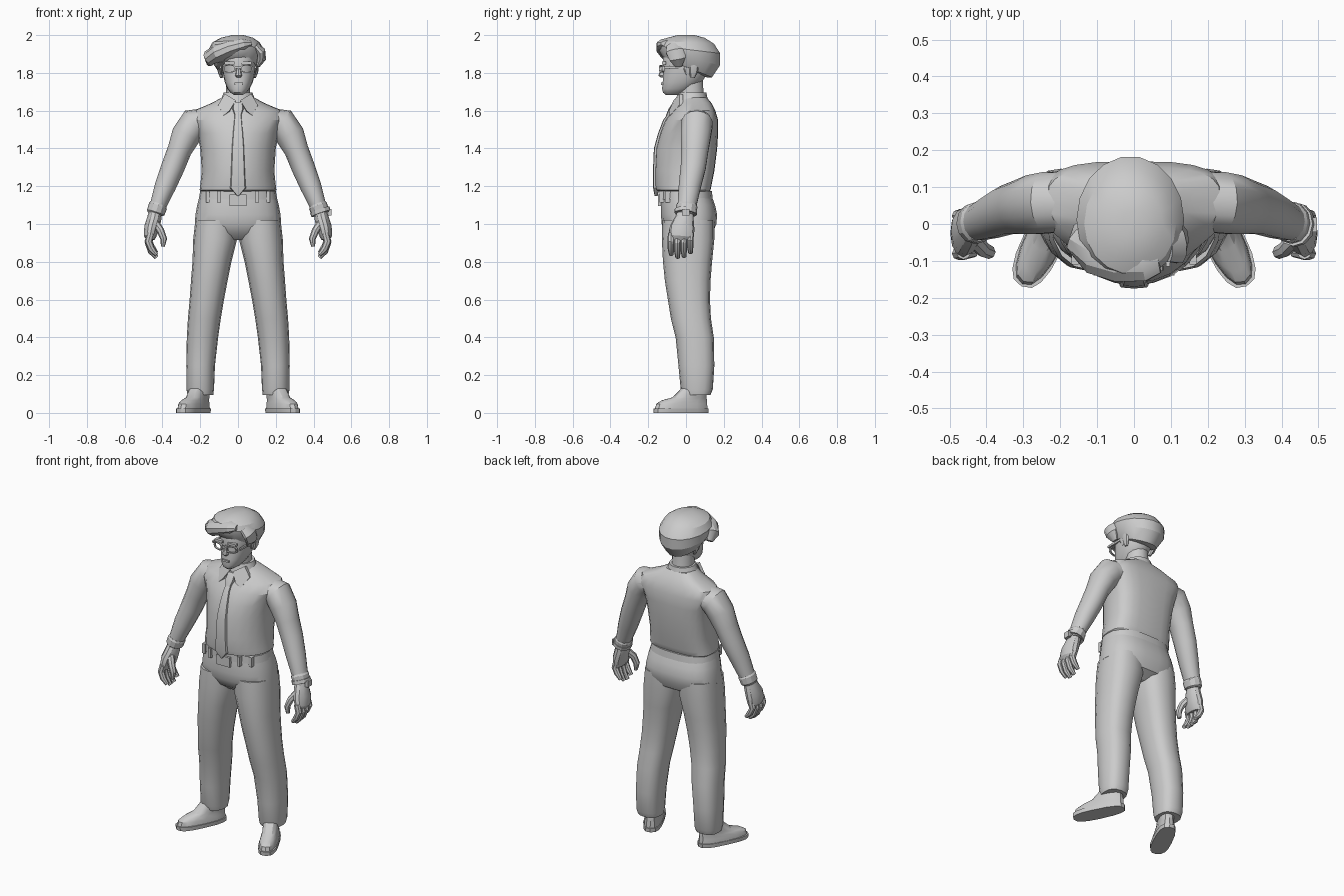
import bpy, bmesh, math
from mathutils import Vector, Matrix

grey = bpy.data.materials.new("plain grey")
grey.diffuse_color = (0.6, 0.6, 0.6, 1)


def finish(name, bm, mirror=False):
    bmesh.ops.recalc_face_normals(bm, faces=bm.faces)
    me = bpy.data.meshes.new(name)
    bm.to_mesh(me)
    bm.free()
    me.materials.append(grey)
    ob = bpy.data.objects.new(name, me)
    bpy.context.collection.objects.link(ob)
    if mirror:
        ob.modifiers.new("mirror", 'MIRROR').use_mirror_merge = False
    return ob


def skin(name, rings, mirror=False):
    """Join point rings into a closed skin."""
    bm = bmesh.new()
    vs = [[bm.verts.new(p) for p in r] for r in rings]
    n = len(vs[0])
    for a, b in zip(vs, vs[1:]):
        for i in range(n):
            j = (i + 1) % n
            bm.faces.new((a[i], a[j], b[j], b[i]))
    bm.faces.new(vs[0])
    bm.faces.new(vs[-1])
    return finish(name, bm, mirror)


def spow(v, p):
    return math.copysign(abs(v) ** p, v)


def loft(name, rows, n=18, front=1.0, back=1.0, mid=0.5, mirror=False, mat=Matrix()):
    """Level sections: z, centre x, half width, front y, back y, optional tilt."""
    rings = []
    for z, cx, rx, yf, yb, *tilt in rows:
        ym = yf + (yb - yf) * mid
        ring = []
        for i in range(n):
            t = 2 * math.pi * i / n
            c, s = math.cos(t), math.sin(t)
            p = back if s > 0 else front
            y = ym + spow(s, p) * ((yb - ym) if s > 0 else (ym - yf))
            ring.append(mat @ Vector((cx + rx * spow(c, p), y, z - y * (tilt[0] if tilt else 0))))
        rings.append(ring)
    return skin(name, rings, mirror)


def tube(name, pts, n=12, mirror=False):
    """Sections across a path: x, y, z, half thickness, half depth along y."""
    P = [Vector(p[:3]) for p in pts]
    rings = []
    for i, p in enumerate(pts):
        d = (P[min(i + 1, len(P) - 1)] - P[max(i - 1, 0)]).normalized()
        v = Vector((0, 1, 0))
        v = (v - d * v.dot(d)).normalized()
        u = v.cross(d)
        rings.append([P[i] + u * p[3] * math.cos(2 * math.pi * k / n)
                      + v * p[4] * math.sin(2 * math.pi * k / n) for k in range(n)])
    return skin(name, rings, mirror)


def box(name, loc, size, mirror=False):
    bm = bmesh.new()
    bmesh.ops.create_cube(bm, size=1, matrix=Matrix.LocRotScale(Vector(loc), None, Vector(size)))
    return finish(name, bm, mirror)


# Shirt body with flat back and overhanging hem
loft("shirt", [(1.165, 0, .185, -.12, .12), (1.18, 0, .203, -.16, .13), (1.205, 0, .2, -.166, .135),
               (1.28, 0, .192, -.166, .15), (1.4, 0, .2, -.16, .165), (1.48, 0, .215, -.138, .17),
               (1.55, 0, .25, -.11, .17), (1.6, 0, .235, -.072, .155), (1.64, 0, .14, -.05, .135),
               (1.67, 0, .085, -.04, .11)], n=24, back=.65, mid=.6)

# Sleeves, cuffs and wristwatch
tube("sleeve", [(.16, .06, 1.545, .07, .08), (.235, .058, 1.53, .083, .085), (.275, .052, 1.47, .078, .082),
                (.31, .046, 1.39, .064, .074), (.345, .038, 1.3, .062, .068), (.385, .02, 1.2, .056, .06),
                (.415, .008, 1.12, .046, .053), (.432, .002, 1.075, .042, .048)], 14, True)
tube("cuff", [(.42, .005, 1.105, .044, .052), (.424, .004, 1.095, .05, .057),
              (.436, .001, 1.06, .048, .054), (.438, 0, 1.052, .04, .046)], 12, True)
tube("watch_strap", [(.433, 0, 1.075, .054, .06), (.44, -.002, 1.055, .054, .06)], 12)
box("watch_face", (.487, -.002, 1.062), (.018, .04, .036))

# Hands: palm, four curled fingers and a thumb
tube("palm", [(.436, 0, 1.07, .034, .04), (.443, -.008, 1.03, .038, .05), (.457, -.02, .98, .04, .066),
              (.465, -.025, .935, .033, .066), (.462, -.026, .915, .022, .058)], 12, True)
for i, drop in enumerate((.015, 0, .005, .025)):
    y = -.078 + i * .034
    tube(f"finger_{i + 1}", [(.462, y, .95, .02, .018), (.474, y - .002, .9 + drop / 2, .02, .018),
                             (.459, y - .002, .855 + drop, .018, .017),
                             (.432, y, .822 + drop, .011, .012)], 8, True)
tube("thumb", [(.435, -.04, 1.0, .022, .024), (.41, -.068, .965, .02, .022),
               (.393, -.076, .92, .018, .019), (.398, -.076, .88, .01, .012)], 8, True)

# Trousers, belt and buckle
loft("trouser_leg", [(.095, .199, .068, -.018, .13), (.125, .2, .073, -.028, .142), (.25, .198, .076, -.04, .15),
                     (.4, .188, .083, -.055, .147), (.5, .178, .087, -.08, .132), (.6, .165, .091, -.096, .127),
                     (.7, .152, .097, -.112, .13), (.8, .138, .103, -.122, .138), (.92, .121, .116, -.128, .15),
                     (1.02, .114, .112, -.125, .15)], n=16, front=.9, back=.8, mid=.52, mirror=True)
loft("trouser_seat", [(.915, 0, .1, -.06, .08), (.95, 0, .19, -.105, .14), (1.0, 0, .229, -.13, .162),
                      (1.05, 0, .225, -.134, .166), (1.1, 0, .216, -.134, .155), (1.14, 0, .206, -.13, .14)],
     n=22, front=.85, back=.75)
loft("belt", [(1.13, 0, .208, -.136, .143), (1.175, 0, .2, -.136, .138)], n=22, front=.85, back=.75)
box("buckle", (0, -.138, 1.125), (.09, .02, .06))
for x in (.1, .16):
    box("belt_loop", (x, -.125 if x < .13 else -.095, 1.145), (.02, .03, .06), True)

# Shoes turned outwards
turn = Matrix.Translation((.235, -.025, 0)) @ Matrix.Rotation(math.radians(26), 4, 'Z')
loft("sole", [(0, 0, .054, -.158, .155), (.024, 0, .056, -.16, .157)], 16, .75, .7, .45, True, turn)
loft("shoe_upper", [(.022, 0, .052, -.154, .152), (.048, 0, .05, -.146, .15), (.066, 0, .045, -.115, .148),
                    (.082, 0, .044, -.05, .146), (.13, 0, .045, .005, .135)], 16, .85, .8, .5, True, turn)

# Neck, collar and tie
loft("neck", [(1.6, 0, .07, -.04, .11), (1.68, 0, .064, -.04, .095), (1.78, 0, .062, -.04, .09)], 14)
loft("collar_band", [(1.62, 0, .115, -.062, .13), (1.66, 0, .09, -.052, .115), (1.695, 0, .076, -.042, .108)], 16)
bm = bmesh.new()
flap = [(.012, -.066, 1.655), (.07, -.035, 1.69), (.105, -.035, 1.63), (.075, -.085, 1.575), (.045, -.09, 1.6)]
f = bm.faces.new([bm.verts.new(p) for p in flap])
r = bmesh.ops.extrude_face_region(bm, geom=[f])
bmesh.ops.translate(bm, verts=[v for v in r["geom"] if isinstance(v, bmesh.types.BMVert)], vec=(0, .02, -.006))
finish("collar_flap", bm, True)
loft("tie", [(1.148, 0, .003, -.166, -.15), (1.19, 0, .043, -.174, -.14), (1.28, 0, .038, -.175, -.14),
             (1.4, 0, .034, -.17, -.13), (1.48, 0, .028, -.148, -.11), (1.55, 0, .021, -.121, -.08),
             (1.59, 0, .018, -.093, -.05)], 8, .5, .5)
loft("tie_knot", [(1.575, 0, .018, -.106, -.06), (1.61, 0, .03, -.092, -.04), (1.645, 0, .026, -.068, -.03)], 8, .6, .6)

# Head, nose, brow, lips and ears
loft("head", [(1.682, .002, .022, -.105, -.03), (1.695, .002, .042, -.122, .0), (1.715, .003, .058, -.128, .04),
              (1.75, .004, .074, -.125, .085), (1.79, .005, .084, -.122, .11), (1.83, .005, .09, -.118, .125),
              (1.88, .005, .092, -.124, .13), (1.94, .003, .08, -.1, .11)], 18, front=.85, mid=.55)
loft("nose", [(1.775, .003, .012, -.132, -.1), (1.785, .003, .018, -.147, -.1),
              (1.835, .003, .008, -.128, -.1)], 8, .8, .8)
box("lips", (.003, -.127, 1.742), (.045, .01, .012))
box("brow", (.045, -.117, 1.852), (.055, .02, .014), True)
tube("ear", [(.086, .035, 1.775, .008, .012), (.094, .04, 1.805, .013, .022),
             (.098, .043, 1.84, .012, .026), (.09, .04, 1.86, .006, .015)], 8, True)

# Glasses: rounded frames, bridge and side arms
outline = [(.046 + .034 * spow(math.cos(a), .7), 1.822 + .021 * spow(math.sin(a), .7))
           for a in (math.tau * k / 14 for k in range(14))]
bm = bmesh.new()
loops = []
for s, y in ((1, -.134), (1, -.122), (.78, -.122), (.78, -.134)):
    loops.append([bm.verts.new((.046 + (x - .046) * s, y + (x - .046) * .25, 1.822 + (z - 1.822) * s))
                  for x, z in outline])
for k in range(4):
    a, b = loops[k], loops[(k + 1) % 4]
    for i in range(14):
        j = (i + 1) % 14
        bm.faces.new((a[i], a[j], b[j], b[i]))
finish("glasses_frame", bm, True)
box("glasses_bridge", (0, -.134, 1.828), (.03, .012, .01))
box("glasses_arm", (.092, -.04, 1.83), (.01, .15, .012), True)

# Hair: tilted cap, swept quiff, side lock and sideburns
loft("hair_cap", [(1.822, -.002, .085, -.1, .11, .42), (1.832, -.006, .108, -.125, .14, .4),
                  (1.885, -.01, .142, -.145, .182, .25), (1.925, -.01, .146, -.148, .184, .12),
                  (1.962, -.01, .125, -.135, .15, .05), (1.986, -.006, .085, -.1, .1), (2.0, 0, .03, -.045, .045)],
     18, mid=.48)
tube("quiff", [(.066, -.085, 1.955, .018, .05), (.03, -.09, 1.95, .036, .068), (-.04, -.09, 1.93, .045, .07),
               (-.1, -.075, 1.905, .05, .065), (-.145, -.04, 1.885, .042, .05), (-.15, -.015, 1.85, .018, .025)], 10)
tube("side_lock", [(.09, -.06, 1.945, .02, .045), (.12, -.055, 1.915, .026, .055),
                   (.125, -.045, 1.875, .024, .045), (.105, -.04, 1.835, .01, .02)], 10)
tube("sideburn", [(.092, .005, 1.87, .014, .03), (.092, .008, 1.82, .008, .02), (.088, .01, 1.79, .004, .01)], 8, True)

# Smooth shading with kept edges
bpy.ops.object.select_all(action='SELECT')
bpy.context.view_layer.objects.active = bpy.context.selected_objects[0]
bpy.ops.object.shade_smooth_by_angle(angle=math.radians(28))
